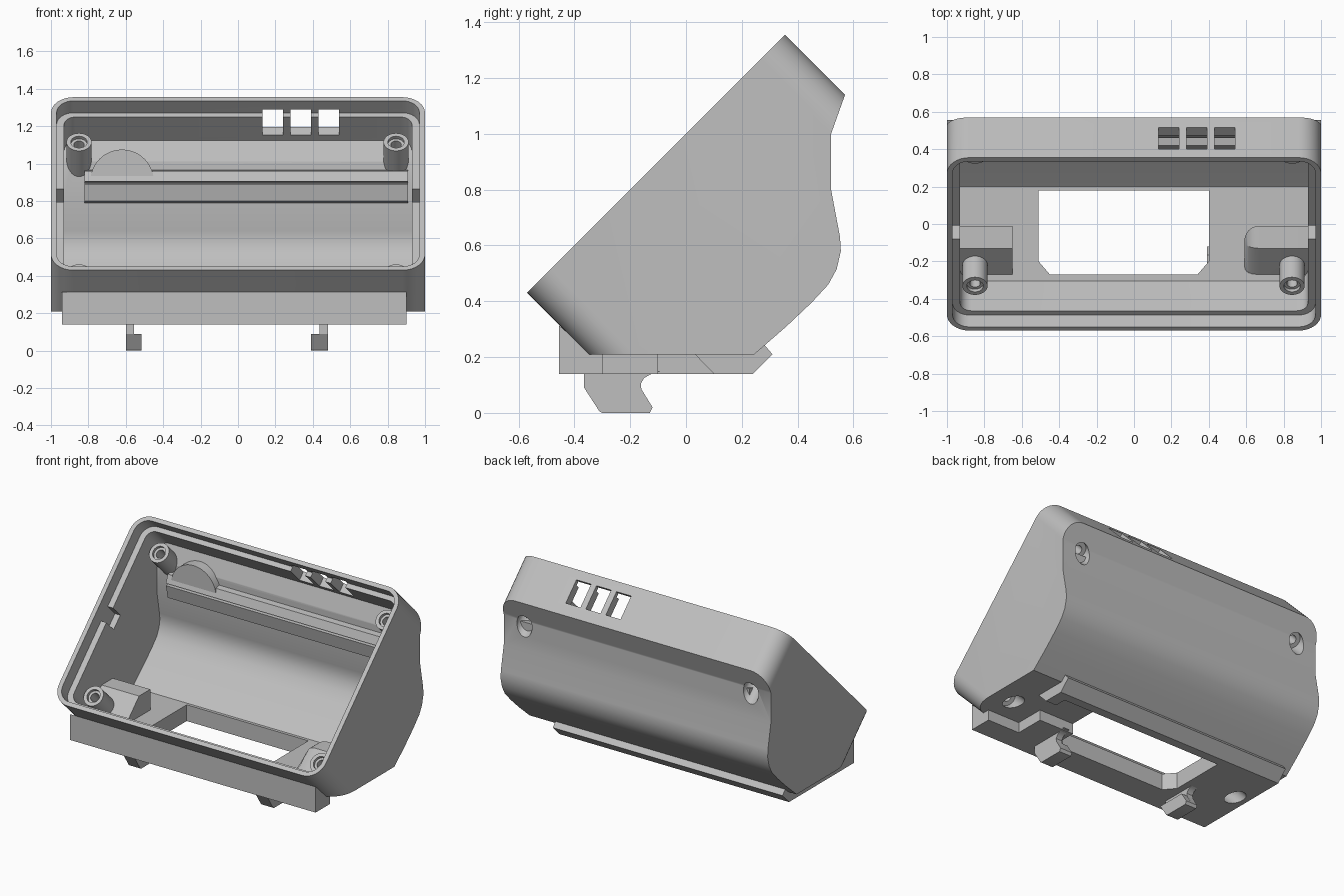
import bpy, bmesh, math
from mathutils import Matrix

if "Cube" in bpy.data.objects:
    bpy.data.objects.remove(bpy.data.objects["Cube"])

grey = bpy.data.materials.new("grey plastic")
grey.diffuse_color = (0.52, 0.52, 0.52, 1)
grey.use_nodes = True
grey.node_tree.nodes["Principled BSDF"].inputs["Base Color"].default_value = grey.diffuse_color

# Frame of the sloping open face: local z points out of the opening
TILT = Matrix.Translation((0, -0.1075, 0.8925)) @ Matrix.Rotation(math.radians(45), 4, 'X')


def extrude(name, pts, a, b, axis='x', matrix=None, bevel=0):
    """Closed outline extruded from a to b along x (outline is y,z) or z (outline is x,y)."""
    bm = bmesh.new()
    place = (lambda p, t: (t, p[0], p[1])) if axis == 'x' else (lambda p, t: (p[0], p[1], t))
    lo = [bm.verts.new(place(p, a)) for p in pts]
    hi = [bm.verts.new(place(p, b)) for p in pts]
    bm.faces.new(lo)
    bm.faces.new(hi)
    for i in range(len(pts)):
        j = (i + 1) % len(pts)
        bm.faces.new((lo[i], lo[j], hi[j], hi[i]))
    bmesh.ops.recalc_face_normals(bm, faces=bm.faces)
    if bevel:
        edges = [e for e in bm.edges if all(v.co.x < (a + b) / 2 for v in e.verts)
                 and max(v.co.z for v in e.verts) > 0.3]
        bmesh.ops.bevel(bm, geom=edges, offset=bevel, segments=6, profile=0.5, affect='EDGES')
    if matrix:
        bm.transform(matrix)
    me = bpy.data.meshes.new(name)
    bm.to_mesh(me)
    bm.free()
    me.materials.append(grey)
    ob = bpy.data.objects.new(name, me)
    bpy.context.collection.objects.link(ob)
    return ob


def box(name, x, y, z, matrix=None):
    return extrude(name, [(x[0], y[0]), (x[1], y[0]), (x[1], y[1]), (x[0], y[1])],
                   z[0], z[1], 'z', matrix)


def disc(r, cx=0, cy=0, n=32):
    return [(cx + r * math.cos(2 * math.pi * i / n), cy + r * math.sin(2 * math.pi * i / n))
            for i in range(n)]


def rounded(hx, hy, r, n=8):
    pts = []
    for k, (sx, sy) in enumerate([(1, 1), (-1, 1), (-1, -1), (1, -1)]):
        for i in range(n + 1):
            t = math.pi / 2 * (k + i / n)
            pts.append((sx * (hx - r) + r * math.cos(t), sy * (hy - r) + r * math.sin(t)))
    return pts


def boolean(ob, other, op='DIFFERENCE', keep=False):
    m = ob.modifiers.new("cut", 'BOOLEAN')
    m.operation, m.object, m.solver = op, other, 'EXACT'
    bpy.context.view_layer.update()
    dg = bpy.context.evaluated_depsgraph_get()
    me = bpy.data.meshes.new_from_object(ob.evaluated_get(dg))
    ob.modifiers.clear()
    ob.data = me
    if not keep:
        bpy.data.objects.remove(other)


# Outer body: side profile trimmed by a rounded tilted block
outer = [(-1, .21), (.245, .21), (.36, .31), (.45, .395), (.51, .46), (.54, .515), (.555, .58),
         (.552, .63), (.52, .80), (.52, 1.0), (.62, 1.28), (.2, 1.8), (-1, .6)]
inner = [(-1, .25), (.2, .25), (.32, .355), (.41, .44), (.46, .495), (.485, .55), (.493, .6),
         (.488, .64), (.46, .80), (.46, 1.01), (.56, 1.29), (.2, 1.9), (-1, .7)]
shell = extrude("housing_shell", outer, -1.2, 1.2)
boolean(shell, extrude("block", rounded(1, .654, .12), -1.3, 0, 'z', TILT), 'INTERSECT')
solid = shell.copy()
solid.data = shell.data.copy()
bpy.context.collection.objects.link(solid)

# Hollow inside and the wider recess behind the rim
cavity = extrude("cavity", inner, -1.1, 1.1)
boolean(cavity, extrude("block", rounded(.93, .594, .06), -1.3, .1, 'z', TILT), 'INTERSECT')
boolean(shell, cavity)
boolean(shell, extrude("recess", rounded(.97, .626, .09), -.09, .1, 'z', TILT))

# Floor opening, vents and side notches
boolean(shell, extrude("opening", [(-.45, -.27), (.34, -.27), (.40, -.2), (.40, .18),
                                   (-.51, .18), (-.51, -.2)], .1, .4, 'z'))
for x in (.13, .28, .43):
    boolean(shell, box("vent", (x, x + .11), (.5, .8), (-.226, -.064), TILT))
for s in (-1, 1):
    xs = sorted((s * .91, s * .97))
    boolean(shell, box("notch", xs, (-.05, .05), (-.2, .02), TILT))

# Base plate, front flange and rear rail
base = extrude("base_plate", [(-.94, -.455), (.9, -.455), (.9, -.30), (.66, -.30), (.66, -.1),
                              (.40, -.1), (.40, -.2), (.34, -.27), (-.45, -.27), (-.51, -.2),
                              (-.51, .2), (-.94, .2)], .14, .215, 'z')
flange = extrude("front_flange", [(-.455, .14), (-.455, .314), (-.36, .23), (-.3, .2), (-.3, .14)],
                 -.94, .9)
rail = extrude("rear_rail", [(.18, .215), (.18, .14), (.24, .14), (.31, .21), (.28, .245)],
               -.94, .78)
rail_end = extrude("rail_end", [(.03, .212), (.10, .14), (.24, .14), (.31, .21), (.24, .215)],
                   .70, .78)

# Clip hooks under the base
foot = [(-.365, .09), (-.31, .005), (-.30, 0), (-.13, 0), (-.12, .02), (-.165, .09)]
neck = [(-.365, .15), (-.365, .09), (-.31, .005), (-.30, 0), (-.13, 0), (-.12, .02), (-.16, .085),
        (-.162, .105), (-.15, .125), (-.13, .137), (-.09, .15)]
for side, x0, x1, f0, f1 in (("left", -.60, -.555, -.556, -.515), ("right", .435, .48, .39, .436)):
    extrude(side + "_hook_neck", neck, x0, x1)
    extrude(side + "_hook_foot", foot, f0, f1)

# Bosses above the lower screw pockets
boss = [(-.29, .23), (-.13, .39), (-.01, .39), (-.01, .22), (-.29, .22)]
left_boss = extrude("left_boss", boss, -.95, -.65)
right_boss = extrude("right_boss", boss, .59, .95, bevel=.08)

# Screw posts, drilled through from outside
for sx, px in (("left", -.85), ("right", .845)):
    for sy, py in (("lower", -.497), ("upper", .495)):
        post = extrude(f"{sy}_{sx}_post", disc(.067, px, py), -.42, -.18, 'z', TILT)
        boolean(post, solid, 'INTERSECT', keep=True)
        targets = [shell, post]
        if sy == "lower":
            targets += [left_boss, base] if px < 0 else [right_boss]
        depth = -.38 if sy == "lower" else -.33
        for ob in targets:
            boolean(ob, extrude("pocket", disc(.056, px, py), -.75, depth, 'z', TILT))
            boolean(ob, extrude("bore", disc(.028, px, py), -.7, -.1, 'z', TILT))
        boolean(post, extrude("lead_in", disc(.044, px, py), -.2, -.1, 'z', TILT))
bpy.data.objects.remove(solid)

# Board rib along the back wall, with a round support on it
extrude("back_rib", [(.49, .78), (.42, .80), (.40, .89), (.43, .893), (.43, .90), (.40, .905),
                     (.42, .96), (.49, .97)], -.82, .91)
TURN = Matrix.Rotation(math.radians(90), 4, 'X')
extrude("round_support", [p for p in disc(.17, -.62, .905, 48) if p[1] >= .9],
        -.49, -.41, 'z', TURN)

# Smooth curves, keep edges sharp
for ob in bpy.context.collection.objects:
    ob.select_set(True)
    bpy.context.view_layer.objects.active = ob
bpy.ops.object.shade_smooth_by_angle(angle=math.radians(30))
